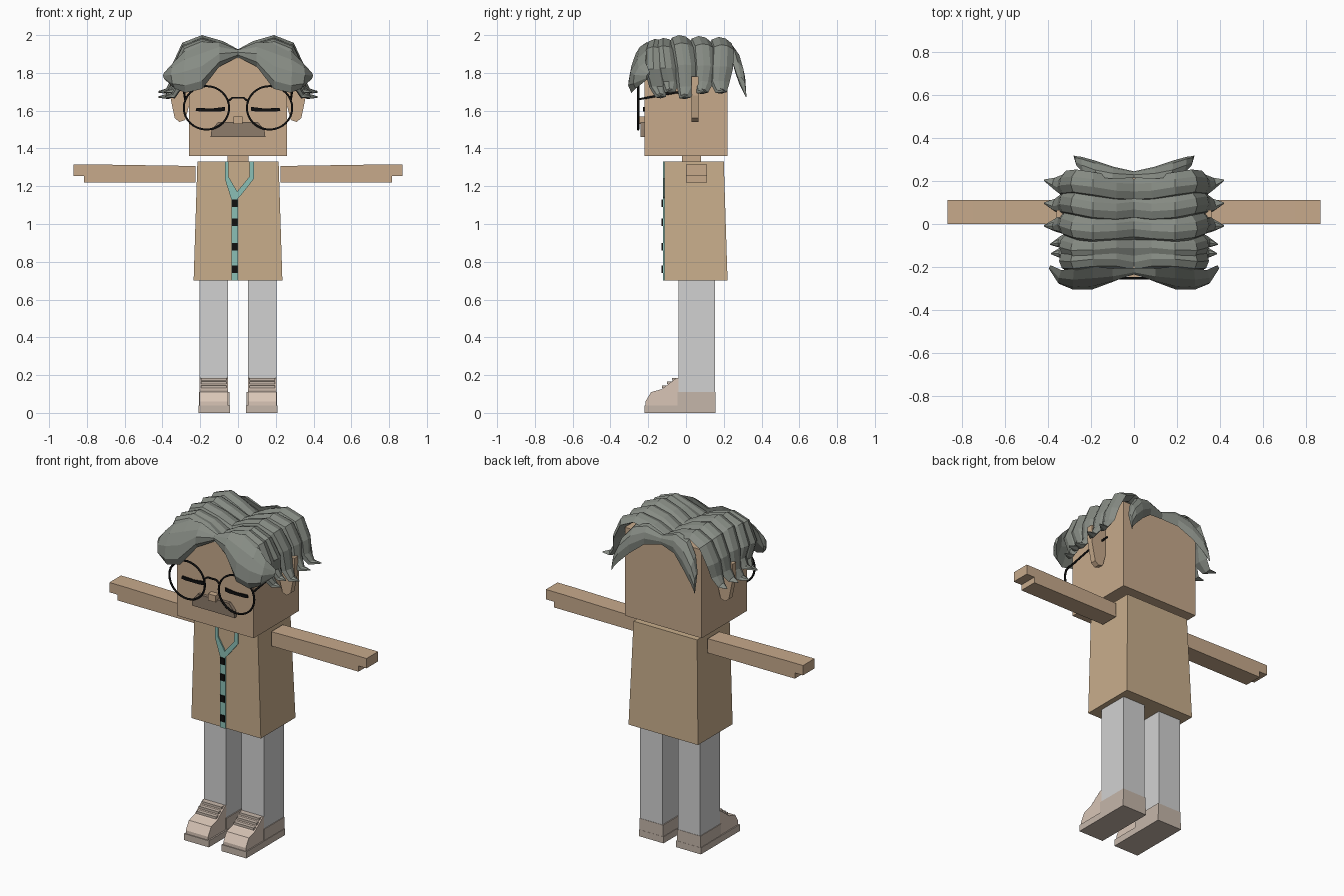
import bpy
import math
from mathutils import Vector

if "Cube" in bpy.data.objects:
    bpy.data.objects.remove(bpy.data.objects["Cube"])


def material(name, *rgb):
    m = bpy.data.materials.new(name)
    m.use_nodes = True
    m.diffuse_color = (*rgb, 1)
    bsdf = next(n for n in m.node_tree.nodes if n.type == "BSDF_PRINCIPLED")
    bsdf.inputs["Base Color"].default_value = (*rgb, 1)
    return m


SKIN = material("skin tan", 0.57, 0.40, 0.26)
COAT = material("coat tan", 0.58, 0.42, 0.26)
HAIR = material("hair grey", 0.24, 0.26, 0.23)
BLACK = material("black", 0.005, 0.005, 0.005)
TEAL = material("trim teal", 0.26, 0.53, 0.47)
TROUSER = material("trouser grey", 0.64, 0.64, 0.64)
SHOE = material("shoe beige", 0.69, 0.56, 0.47)
SOLE = material("sole taupe", 0.56, 0.47, 0.40)
BROWN = material("moustache brown", 0.27, 0.20, 0.145)


def finish(name, mesh, mat, mirror=False):
    mesh.materials.clear()
    mesh.materials.append(mat)
    ob = bpy.data.objects.new(name, mesh)
    bpy.context.collection.objects.link(ob)
    if mirror:
        ob.modifiers.new("mirror", "MIRROR")
    return ob


def build(name, verts, faces, mat, mirror=False):
    mesh = bpy.data.meshes.new(name)
    mesh.from_pydata([tuple(v) for v in verts], [], faces)
    import bmesh
    bm = bmesh.new()
    bm.from_mesh(mesh)
    bmesh.ops.recalc_face_normals(bm, faces=bm.faces)
    bm.to_mesh(mesh)
    bm.free()
    return finish(name, mesh, mat, mirror)


def prism(name, pts, axis, a, b, mat, mirror=False):
    """Extrude a 2D outline along an axis from a to b."""
    def place(p, d):
        v = list(p)
        v.insert(axis, d)
        return v
    n = len(pts)
    verts = [place(p, a) for p in pts] + [place(p, b) for p in pts]
    faces = [range(n), range(n, 2 * n)]
    faces += [(i, (i + 1) % n, (i + 1) % n + n, i + n) for i in range(n)]
    return build(name, verts, [tuple(f) for f in faces], mat, mirror)


def box(name, x, y, z, mat, mirror=False):
    outline = [(x[0], y[0]), (x[1], y[0]), (x[1], y[1]), (x[0], y[1])]
    return prism(name, outline, 2, z[0], z[1], mat, mirror)


def tube(name, pts, radius, mat, mirror=False, cyclic=False):
    cu = bpy.data.curves.new(name, "CURVE")
    cu.dimensions = "3D"
    cu.bevel_depth = radius
    cu.bevel_resolution = 1
    cu.use_fill_caps = True
    sp = cu.splines.new("POLY")
    sp.points.add(len(pts) - 1)
    for p, co in zip(sp.points, pts):
        p.co = (*co, 1)
    sp.use_cyclic_u = cyclic
    tmp = bpy.data.objects.new("tmp", cu)
    mesh = bpy.data.meshes.new_from_object(tmp)
    bpy.data.objects.remove(tmp)
    return finish(name, mesh, mat, mirror)


def lock(name, path, axis):
    """Ridged, tapering hair lock; path rows are x, y, z, half width, thickness."""
    axis = Vector(axis).normalized()
    section = [(-1, -.3), (-.75, .55), (-.15, 1), (.45, .75), (1, -.1), (0, -.6)]
    n, verts, faces = len(section), [], []
    pos = [Vector(p[:3]) for p in path]
    for i, (*_, w, t) in enumerate(path):
        tan = Vector((1, 0, 0)) if i == 0 else pos[min(i + 1, len(pos) - 1)] - pos[i - 1]
        normal = tan.cross(axis).normalized()
        verts += [pos[i] + axis * w * u + normal * t * v for u, v in section]
        if i:
            a, b = (i - 1) * n, i * n
            faces += [(a + j, a + (j + 1) % n, b + (j + 1) % n, b + j) for j in range(n)]
    faces.append(tuple(range(len(verts) - n, len(verts))))
    return build(name, verts, faces, HAIR, True)


# Head, neck and ears
box("head", (-.26, .26), (-.22, .22), (1.36, 1.9), SKIN)
box("neck", (-.055, .055), (-.02, .08), (1.3, 1.37), SKIN)
prism("ears", [(.25, 1.78), (.36, 1.78), (.36, 1.68), (.335, 1.56), (.31, 1.54), (.28, 1.55), (.25, 1.66)],
      1, .03, .065, SKIN, True)

# Face
box("nose", (-.025, .025), (-.255, -.21), (1.53, 1.57), SKIN)
prism("moustache", [(-.145, 1.46), (.145, 1.46), (.14, 1.5), (.105, 1.54), (-.105, 1.54), (-.14, 1.5)],
      1, -.24, -.21, BROWN)
prism("closed_eyes", [(.07, 1.6), (.1, 1.595), (.2, 1.595), (.225, 1.6), (.22, 1.615), (.14, 1.611), (.07, 1.62)],
      1, -.228, -.219, BLACK, True)

# Glasses
ring = [(.167 + .12 * math.cos(a), -.253, 1.615 + .115 * math.sin(a))
        for a in [math.tau * i / 32 for i in range(32)]]
tube("glasses_rims", ring, .006, BLACK, True, True)
tube("glasses_bridge", [(-.052, -.253, 1.65), (-.03, -.253, 1.668), (.03, -.253, 1.668), (.052, -.253, 1.65)],
     .006, BLACK)
tube("glasses_temples", [(.28, -.253, 1.66), (.285, -.06, 1.695), (.285, .11, 1.71)], .006, BLACK, True)

# Hair locks running over the top and down both sides
arc = [(0, 1.90, 1, .02), (.09, 1.935, 1, .03), (.19, 1.965, 1, .03), (.27, 1.93, 1, .035),
       (.32, 1.83, 1, .03), (.335, 1.74, .85, .025), (.37, 1.69, .5, .02), (.42, 1.69, .05, .005)]
rows = [(-.17, .055, -.015, .92), (-.115, .055, -.01, .93), (-.025, .06, .005, 1),
        (.075, .06, 0, 1), (.17, .06, -.005, 1)]
for k, (y, half, dz, reach) in enumerate(rows):
    path = []
    for i, (x, z, w, t) in enumerate(arc):
        sway = .012 * math.sin(i * 1.3 + k)
        drop = .025 * math.sin(k * 2.2) if i > 4 else 0
        path.append((x * reach if i > 4 else x, y + sway + .004 * i, z + dz + drop, half * w, t))
    lock(f"hair_lock_{k + 1}", path, (0, 1, 0))

# Parted fringe and nape locks
lock("fringe", [(0, -.215, 1.905, .02, .02), (.1, -.235, 1.9, .07, .03), (.19, -.25, 1.84, .13, .035),
                (.28, -.255, 1.81, .12, .035), (.34, -.245, 1.79, .075, .03), (.39, -.2, 1.785, .02, .01)],
     (0, .4, 1))
lock("back_hair", [(0, .23, 1.9, .03, .015), (.1, .24, 1.91, .06, .025), (.18, .26, 1.87, .085, .03),
                   (.24, .28, 1.8, .075, .03), (.27, .295, 1.74, .05, .02), (.28, .315, 1.68, .01, .005)],
     (0, .4, -1))

# Flared coat body
top, bottom = [(-.215, -.115), (.215, -.115), (.215, .2), (-.215, .2)], [(-.235, -.115), (.235, -.115), (.235, .22), (-.235, .22)]
build("coat", [(*p, .7) for p in bottom] + [(*p, 1.33) for p in top],
      [(0, 1, 2, 3), (4, 5, 6, 7)] + [(i, (i + 1) % 4, (i + 1) % 4 + 4, i + 4) for i in range(4)], COAT)

# Coat trim and buttons
trim = [("placket", [(-.035, .7), (0, .7), (0, 1.15), (-.035, 1.15)]),
        ("collar_right", [(-.07, 1.33), (-.05, 1.33), (-.05, 1.25), (0, 1.165), (0, 1.13), (-.035, 1.13), (-.07, 1.24)]),
        ("collar_left", [(.085, 1.33), (.062, 1.33), (.06, 1.25), (-.01, 1.165), (-.01, 1.13), (.01, 1.145), (.085, 1.24)])]
for name, outline in trim:
    prism(name, outline, 1, -.123, -.114, TEAL)
for i, z in enumerate((1.11, 1.01, .88, .76)):
    box(f"button_{i + 1}", (-.033, -.003), (-.129, -.121), (z - .02, z + .02), BLACK)

# Arms with stepped hands
prism("arms", [(.225, 1.22), (.815, 1.22), (.815, 1.255), (.87, 1.255), (.87, 1.315), (.75, 1.315), (.225, 1.307)],
      1, 0, .112, SKIN, True)

# Legs and shoes
box("trouser_legs", (.052, .203), (-.04, .153), (.1, .71), TROUSER, True)
box("shoe_soles", (.043, .21), (-.22, .156), (0, .04), SOLE, True)
box("shoe_heels", (.046, .207), (-.045, .155), (.04, .11), SOLE, True)
prism("shoe_uppers", [(-.215, .04), (-.215, .06), (-.185, .11), (-.13, .125), (-.05, .185), (-.035, .185), (-.035, .04)],
      0, .052, .203, SHOE, True)
for i in range(3):
    y, z = -.115 + .026 * i, .137 + .02 * i
    box(f"shoe_laces_{i + 1}", (.06, .195), (y - .012, y + .012), (z - .005, z + .009), SOLE, True)
